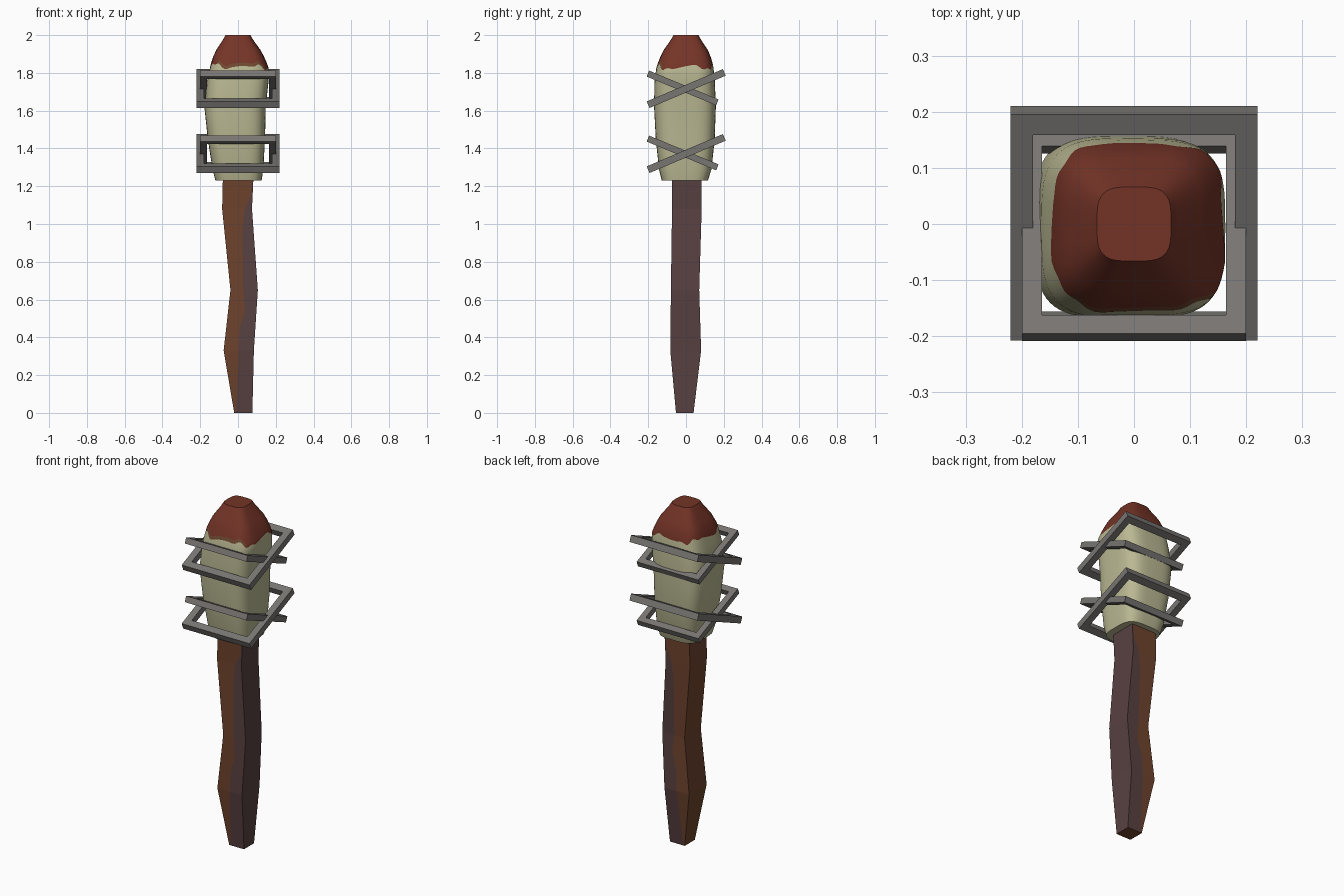
import bpy, bmesh, math
from mathutils import Matrix, Vector

if "Cube" in bpy.data.objects:
    bpy.data.objects.remove(bpy.data.objects["Cube"])


def material(name, rgb):
    m = bpy.data.materials.new(name)
    m.diffuse_color = (*rgb, 1)
    m.use_nodes = True
    m.node_tree.nodes["Principled BSDF"].inputs["Base Color"].default_value = m.diffuse_color
    return m


brown = material("wood brown", (0.155, 0.056, 0.026))
plum = material("wood plum", (0.098, 0.052, 0.052))
cream = material("cream wrap", (0.49, 0.48, 0.29))
red = material("ember red", (0.175, 0.034, 0.02))
scorch = material("scorched brown", (0.16, 0.065, 0.03))
grey = material("iron grey", (0.19, 0.18, 0.17))


def loft(name, rings, mats, pick):
    """Skin a stack of closed rings; pick(row, column) gives the material slot."""
    bm = bmesh.new()
    rows = [[bm.verts.new(p) for p in ring] for ring in rings]
    n = len(rows[0])
    for r in range(len(rows) - 1):
        for c in range(n):
            d = (c + 1) % n
            f = bm.faces.new((rows[r][c], rows[r][d], rows[r + 1][d], rows[r + 1][c]))
            f.material_index = pick(r, c)
    bm.faces.new(rows[0][::-1]).material_index = pick(0, 0)
    bm.faces.new(rows[-1]).material_index = pick(len(rows) - 2, 0)
    return finish(name, bm, mats)


def finish(name, bm, mats):
    bmesh.ops.recalc_face_normals(bm, faces=bm.faces)
    me = bpy.data.meshes.new(name)
    bm.to_mesh(me)
    bm.free()
    for m in mats:
        me.materials.append(m)
    ob = bpy.data.objects.new(name, me)
    bpy.context.collection.objects.link(ob)
    return ob


def interpolate(table, z):
    for a, b in zip(table, table[1:]):
        if z <= b[0]:
            t = (z - a[0]) / (b[0] - a[0])
            return [p + (q - p) * t for p, q in zip(a, b)]
    return table[-1]


# Handle: crooked four-sided stick (z, x min, x max, y min, y max)
stick = [(0, -0.02, 0.076, -0.053, 0.04), (0.33, -0.076, 0.084, -0.083, 0.08),
         (0.65, -0.04, 0.105, -0.08, 0.07), (1.08, -0.084, 0.074, -0.074, 0.083),
         (1.25, -0.08, 0.082, -0.075, 0.083)]
# x position of the grain seam at each height
seam = [(0, -0.01), (0.33, 0.005), (0.45, 0.01), (0.55, 0.038), (0.65, 0.027),
        (0.98, 0.024), (1.08, 0.035), (1.15, 0.068), (1.25, 0.075)]
rings = []
for z, s in seam:
    _, x0, x1, y0, y1 = interpolate(stick, z)
    rings.append([(x0, y0, z), (s, y0, z), (x1, y0, z),
                  (x1, y1, z), (s, y1, z), (x0, y1, z)])
loft("handle", rings, [brown, plum], lambda r, c: 1 if c in (1, 2, 3) else 0)

# Torch head: rounded-square bulb (z, x min, x max, y min, y max)
bulb = [(1.23, -0.12, 0.125, -0.128, 0.116), (1.29, -0.135, 0.134, -0.143, 0.135),
        (1.45, -0.16, 0.143, -0.16, 0.152), (1.62, -0.178, 0.147, -0.169, 0.158),
        (1.75, -0.165, 0.161, -0.167, 0.153), (1.82, -0.15, 0.164, -0.16, 0.147),
        (1.87, -0.138, 0.146, -0.143, 0.137), (1.92, -0.116, 0.12, -0.119, 0.116),
        (1.975, -0.08, 0.08, -0.08, 0.08), (2.0, -0.066, 0.066, -0.066, 0.066)]
COLS = 64


def head_point(z, c):
    _, x0, x1, y0, y1 = interpolate(bulb, z)
    a = 2 * math.pi * c / COLS
    e = 2 / 3.6
    x = math.copysign(abs(math.cos(a)) ** e, math.cos(a))
    y = math.copysign(abs(math.sin(a)) ** e, math.sin(a))
    return ((x0 + x1) / 2 + x * (x1 - x0) / 2, (y0 + y1) / 2 + y * (y1 - y0) / 2, z)


def edge_height(c):
    a = 2 * math.pi * c / COLS
    return 1.834 + 0.01 * math.sin(5 * a + 1) + 0.007 * math.sin(11 * a) - 0.008 * math.cos(a)


low = [b[0] for b in bulb[:5]] + [1.79]
rings = [[head_point(z, c) for c in range(COLS)] for z in low]
for lift in (0, 0.018):
    rings.append([head_point(edge_height(c) + lift, c) for c in range(COLS)])
for z in (1.885, 1.92, 1.975, 2.0):
    rings.append([head_point(z, c) for c in range(COLS)])


def head_colour(r, c):
    if r < len(low):
        return 0
    front = 0.64 * COLS < c < 0.88 * COLS
    return 2 if r == len(low) and front else 1


head = loft("torch_head", rings, [cream, red, scorch], head_colour)
bpy.context.view_layer.objects.active = head
head.select_set(True)
bpy.ops.object.shade_smooth_by_angle(angle=math.radians(40))
head.select_set(False)


# Iron bands: tilted square frames crossing in pairs
def square_frame(name, half_x, half_y, bar, thick, tilt, centre):
    bm = bmesh.new()
    m = Matrix.Translation(centre) @ Matrix.Rotation(math.radians(tilt), 4, 'X')
    corners = [(-1, -1), (1, -1), (1, 1), (-1, 1)]
    section = [(0, -1), (0, 1), (bar, 1), (bar, -1)]
    loops = [[bm.verts.new(m @ Vector((sx * (half_x - i), sy * (half_y - i), h * thick / 2)))
              for i, h in section] for sx, sy in corners]
    for k in range(4):
        a, b = loops[k], loops[(k + 1) % 4]
        for j in range(4):
            i = (j + 1) % 4
            bm.faces.new((a[j], b[j], b[i], a[i]))
    finish(name, bm, [grey])


for label, z in (("lower", 1.373), ("upper", 1.717)):
    square_frame(label + "_large_band", 0.22, 0.219, 0.04, 0.038, 23, (0, 0.001, z))
    square_frame(label + "_small_band", 0.20, 0.199, 0.036, 0.034, -22.5, (0, -0.018, z + 0.003))
